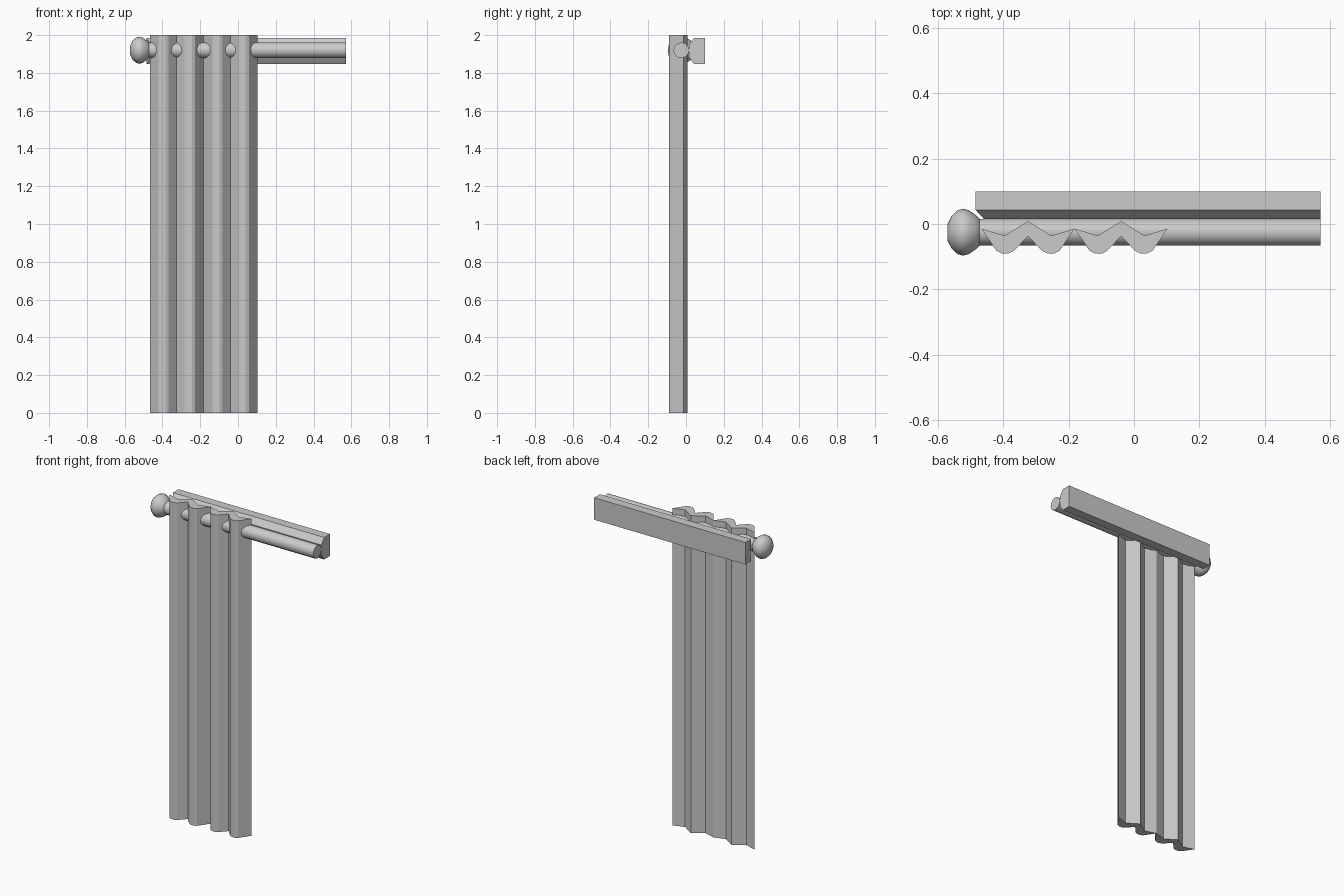
import bpy, bmesh, math
from mathutils import Vector

cube = bpy.data.objects.get("Cube")
if cube:
    bpy.data.objects.remove(cube, do_unlink=True)

grey = bpy.data.materials.new("plain grey")
grey.use_nodes = True
grey.diffuse_color = (0.6, 0.6, 0.6, 1)
grey.node_tree.nodes["Principled BSDF"].inputs["Base Color"].default_value = (0.6, 0.6, 0.6, 1)

ROD_Y, ROD_Z = -0.025, 1.92


def finish(name, bm, smooth=False):
    bmesh.ops.recalc_face_normals(bm, faces=bm.faces)
    mesh = bpy.data.meshes.new(name)
    bm.to_mesh(mesh)
    bm.free()
    mesh.materials.append(grey)
    obj = bpy.data.objects.new(name, mesh)
    bpy.context.collection.objects.link(obj)
    if smooth:
        bpy.ops.object.select_all(action='DESELECT')
        obj.select_set(True)
        bpy.context.view_layer.objects.active = obj
        bpy.ops.object.shade_smooth_by_angle(angle=math.radians(50))
    return obj


def prism(bm, points, offset):
    """Extrude a closed polygon; return the far cap's vertices in order."""
    near = [bm.verts.new(p) for p in points]
    far = [bm.verts.new(Vector(p) + Vector(offset)) for p in points]
    bm.faces.new(near)
    bm.faces.new(far)
    for i in range(len(points)):
        j = (i + 1) % len(points)
        bm.faces.new((near[i], near[j], far[j], far[i]))
    return far


def lathe_x(name, profile, sides):
    """Revolve (x, radius) rings round the rod axis."""
    bm = bmesh.new()
    rings = []
    for x, r in profile:
        angles = [math.tau * i / sides for i in range(sides)]
        rings.append([bm.verts.new((x, ROD_Y + r * math.cos(a), ROD_Z + r * math.sin(a)))
                      for a in angles])
    bm.faces.new(rings[0])
    bm.faces.new(rings[-1])
    for a, b in zip(rings, rings[1:]):
        for i in range(sides):
            j = (i + 1) % sides
            bm.faces.new((a[i], a[j], b[j], b[i]))
    return finish(name, bm, True)


# Pleated curtain: two repeats of a double fold
START, REPEAT = -0.467, 0.285
front_fold = [(0, -0.014), (0.046, -0.082), (0.062, -0.09), (0.084, -0.09), (0.1, -0.082),
              (0.1425, -0.037), (0.185, -0.082), (0.201, -0.09), (0.223, -0.09), (0.239, -0.082)]
back_fold = [(0, -0.014), (0.071, -0.036), (0.1425, 0.009), (0.214, -0.036)]


def pleats(fold):
    pts = [(START + n * REPEAT + x, y) for n in range(2) for x, y in fold]
    return pts + [(START + 2 * REPEAT, -0.014)]


outline = pleats(front_fold) + pleats(back_fold)[-2:0:-1]
# The folds pinch together at the middle, so each half is its own prism
half_f, half_b = len(front_fold), len(back_fold)
front, back = pleats(front_fold), pleats(back_fold)
bm = bmesh.new()
for n in range(2):
    f = front[n * half_f:(n + 1) * half_f + 1]
    b = back[n * half_b:(n + 1) * half_b + 1]
    prism(bm, [(x, y, 0) for x, y in f + b[-2:0:-1]], (0, 0, 2))
finish("curtain", bm)

# Rod and its rounded finial
lathe_x("curtain_rod", [(-0.48, 0.041), (0.571, 0.041)], 16)
lathe_x("rod_finial", [(-0.571, 0.025), (-0.558, 0.05), (-0.54, 0.067), (-0.523, 0.072),
                       (-0.505, 0.067), (-0.485, 0.053), (-0.467, 0.036)], 16)

# Wall rail, bevelled towards the rod and mitred at the finial end
bm = bmesh.new()
section = [(0.1, 1.985), (0.1, 1.846), (0.043, 1.846), (0.015, 1.885), (0.015, 1.948), (0.043, 1.985)]
far = prism(bm, [(0.571, y, z) for y, z in section], (-1.056, 0, 0))
for v in far:
    if v.co.y < 0.02:
        v.co.x += 0.026
finish("wall_rail", bm)
